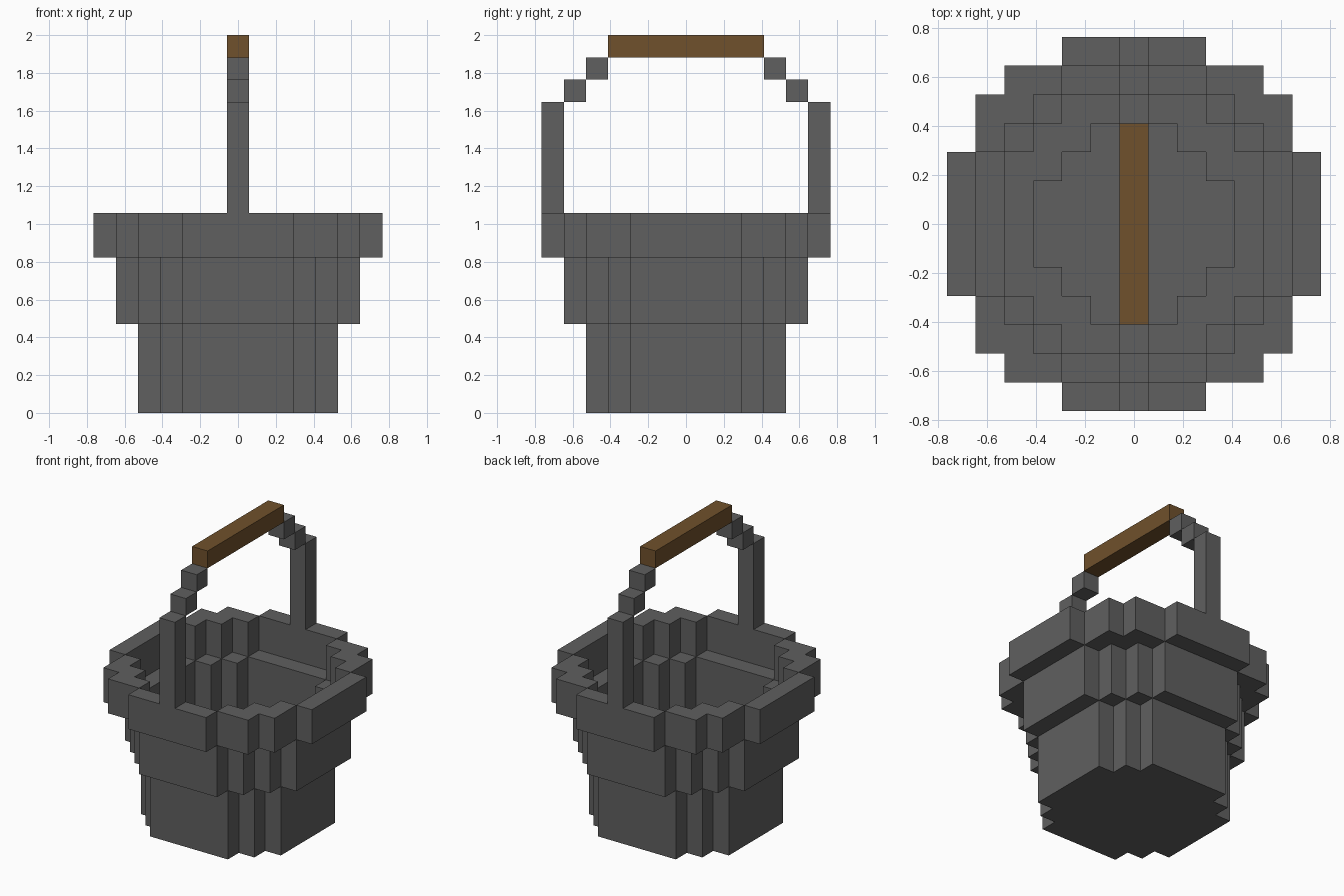
import bpy
import bmesh

if "Cube" in bpy.data.objects:
    bpy.data.objects.remove(bpy.data.objects["Cube"], do_unlink=True)

U = 2 / 17  # edge length of one block


def material(name, rgb):
    m = bpy.data.materials.new(name)
    m.use_nodes = True
    m.diffuse_color = (*rgb, 1)
    bsdf = m.node_tree.nodes["Principled BSDF"]
    bsdf.inputs["Base Color"].default_value = (*rgb, 1)
    bsdf.inputs["Roughness"].default_value = 0.8
    return m


IRON = material("dark grey iron", (0.115, 0.115, 0.115))
WOOD = material("brown wood", (0.16, 0.082, 0.025))


def disc(reach):
    """Blocks of a stepped disc; reach[i] is its half width in row i from the middle."""
    return {(x, y) for y in range(1 - len(reach), len(reach))
            for x in range(-reach[abs(y)], reach[abs(y)] + 1)}


def slab(name, cells, z0, z1, mat):
    """Raise a set of blocks into a solid with outer faces only."""
    bm = bmesh.new()

    def quad(*pts):
        bm.faces.new([bm.verts.new((x * U, y * U, z * U)) for x, y, z in pts])

    for x, y in sorted(cells):
        a, b, c, d = ((x - .5, y - .5), (x + .5, y - .5), (x + .5, y + .5), (x - .5, y + .5))
        quad(*[(*p, z1) for p in (a, b, c, d)])
        quad(*[(*p, z0) for p in (d, c, b, a)])
        for p, q, dx, dy in ((a, b, 0, -1), (b, c, 1, 0), (c, d, 0, 1), (d, a, -1, 0)):
            if (x + dx, y + dy) not in cells:
                quad((*p, z0), (*q, z0), (*q, z1), (*p, z1))
    bmesh.ops.remove_doubles(bm, verts=bm.verts[:], dist=1e-4)
    bmesh.ops.dissolve_limit(bm, angle_limit=0.01, verts=bm.verts[:], edges=bm.edges[:])
    mesh = bpy.data.meshes.new(name)
    bm.to_mesh(mesh)
    bm.free()
    mesh.materials.append(mat)
    obj = bpy.data.objects.new(name, mesh)
    bpy.context.collection.objects.link(obj)
    return obj


# Stepped outlines, from the hollow outwards
hollow = disc([3, 3, 2, 1])
base = disc([4, 4, 4, 3, 2])
middle = disc([5, 5, 5, 4, 3, 2])
rim = disc([6, 6, 6, 5, 5, 4, 2])

# Bucket: each tier sits just outside the one below
slab("floor", hollow, 0, 1, IRON)
slab("base_wall", base - hollow, 0, 4, IRON)
slab("middle_wall", middle - base, 4, 7, IRON)
slab("rim", rim - middle, 7, 9, IRON)

# Handle: posts and corner blocks on both ends, with a wooden grip on top
for side, s in (("front", -1), ("back", 1)):
    slab(side + "_handle_post", {(0, 6 * s)}, 9, 14, IRON)
    slab(side + "_handle_lower_step", {(0, 5 * s)}, 14, 15, IRON)
    slab(side + "_handle_upper_step", {(0, 4 * s)}, 15, 16, IRON)
slab("handle_grip", {(0, y) for y in range(-3, 4)}, 16, 17, WOOD)
